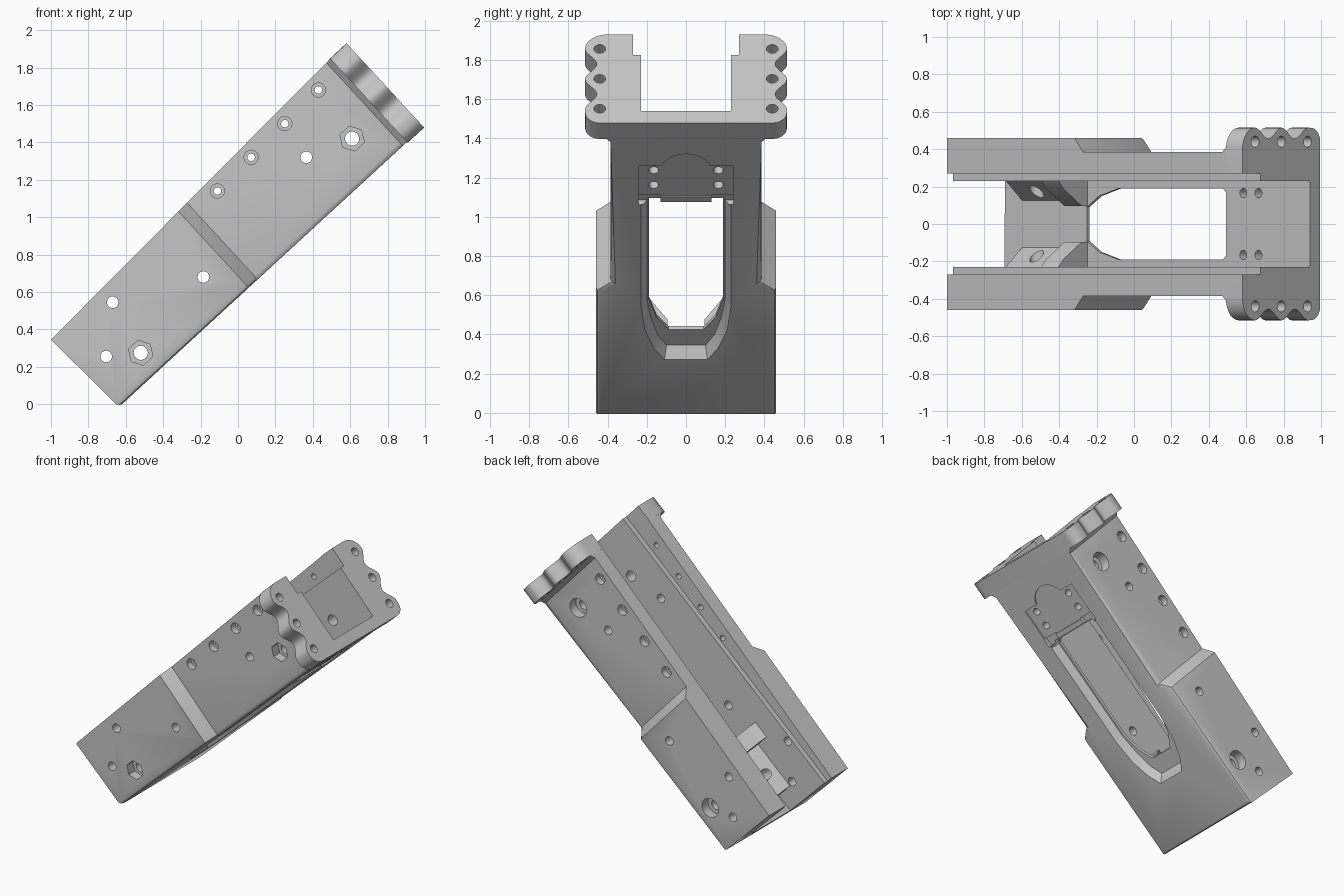
import bpy, bmesh, math
from mathutils import Matrix

cube = bpy.data.objects.get("Cube")
if cube:
    bpy.data.objects.remove(cube, do_unlink=True)

# Working frame: u along the body, y across it, w out of its open side
C, S = 0.736, 0.677
TILT = Matrix(((C, 0, -S, -0.62), (0, 1, 0, 0), (S, 0, C, 0), (0, 0, 0, 1)))

metal = bpy.data.materials.new("plain_grey")
metal.use_nodes = True
GREY = (0.57, 0.57, 0.57, 1)
metal.diffuse_color = GREY
metal.node_tree.nodes["Principled BSDF"].inputs["Base Color"].default_value = GREY


def prism(name, pts, axis, lo, hi, top=None):
    """Extrude a 2D outline along an axis, or loft it to a second outline."""
    bm = bmesh.new()

    def ring(points, h):
        out = []
        for p in points:
            co = list(p)
            co.insert(axis, h)
            out.append(bm.verts.new(co))
        return out
    a, b = ring(pts, lo), ring(top or pts, hi)
    n = len(a)
    bm.faces.new(a)
    bm.faces.new(b[::-1])
    for i in range(n):
        j = (i + 1) % n
        bm.faces.new((a[i], b[i], b[j], a[j]))
    if top:
        bmesh.ops.triangulate(bm, faces=bm.faces[:])
    bmesh.ops.recalc_face_normals(bm, faces=bm.faces[:])
    me = bpy.data.meshes.new(name)
    bm.to_mesh(me)
    bm.free()
    me.materials.append(metal)
    ob = bpy.data.objects.new(name, me)
    bpy.context.collection.objects.link(ob)
    return ob


def box(name, u0, u1, y0, y1, w0, w1):
    return prism(name, [(u0, y0), (u1, y0), (u1, y1), (u0, y1)], 2, w0, w1)


def circle(a, b, r, n=24):
    return [(a + r * math.cos(math.tau * i / n), b + r * math.sin(math.tau * i / n))
            for i in range(n)]


def mirrored(half):
    """Close an outline of (u, y) points with its reflection in y."""
    return half + [(u, -y) for u, y in reversed(half)]


def local(x, z):
    return ((x + 0.62) * C + z * S, -(x + 0.62) * S + z * C)


def volume(me):
    bm = bmesh.new()
    bm.from_mesh(me)
    v = bm.calc_volume(signed=True) if bm.faces else 0.0
    bm.free()
    return v


def carve(ob, cutters):
    """Subtract each cutter, trying the next solver if the solid is lost."""
    for c in cutters:
        before = volume(ob.data)
        for solver in ("EXACT", "MANIFOLD", "FLOAT"):
            m = ob.modifiers.new("cut", "BOOLEAN")
            m.operation, m.solver, m.object = "DIFFERENCE", solver, c
            bpy.context.view_layer.update()
            view = ob.evaluated_get(bpy.context.evaluated_depsgraph_get())
            result = bpy.data.meshes.new_from_object(view)
            ob.modifiers.remove(m)
            if 0.3 * before < volume(result) < 1.001 * before:
                ob.data = result
                break


# Main body: shouldered plan, softened underside, sloped top and end
body = prism("main_body", mirrored([(-0.0227, 0.46), (0.92, 0.46), (0.985, 0.385),
                                    (2.04, 0.385), (2.08, 0.42)]), 2, 0, 0.6)
bm = bmesh.new()
bm.from_mesh(body.data)
for v in bm.verts:
    if v.co.z > 0.5:
        if v.co.x < 0:
            v.co.x = -0.046
        v.co.z = 0.511 + 0.0448 * (v.co.x + 0.046)
under = [e for e in bm.edges if all(v.co.z < 0.001 and v.co.x < 2.05 for v in e.verts)]
bmesh.ops.bevel(bm, geom=under, offset=0.025, segments=2, profile=0.5, affect="EDGES")
bmesh.ops.recalc_face_normals(bm, faces=bm.faces[:])
bm.to_mesh(body.data)
bm.free()

# End plate with scalloped sides
side = [(0.44 + 0.075 * math.sin(t), 0.07 - 0.075 * math.cos(t))
        for t in [math.pi / 2 * i / 8 for i in range(8)]]
for i in range(33):
    w = 0.09 + 0.418 * i / 32
    side.append((0.485 + 0.03 * math.cos(math.tau * (w - 0.09) / 0.209), w))
side += [(0.40 + 0.115 * math.cos(t), 0.508 + 0.1 * math.sin(t))
         for t in [math.pi / 2 * i / 8 for i in range(1, 9)]]
plate = prism("end_plate", side + [(-y, w) for y, w in reversed(side)], 0, 2.07, 2.19)

# Open channel with a wider rail step along its top
channel = [box("cut_channel", -0.2, 2.4, -0.23, 0.23, 0.077, 0.9),
           box("cut_rail", -0.2, 2.4, -0.27, 0.27, 0.467, 0.91)]
cutters = channel[:]
plate_cutters = channel[:]

# Through opening, its flared mouth, and the shallow seat beside it
cutters.append(prism("cut_opening", mirrored(
    [(0.57, 0.09), (0.66, 0.15), (0.8, 0.19), (1.56, 0.19), (1.58, 0.17)]), 2, -0.1, 0.2))
cutters.append(prism("cut_mouth", mirrored(
    [(0.40, 0.11), (0.49, 0.165), (0.62, 0.21), (0.8, 0.23), (1.56, 0.23), (1.59, 0.2)]),
    2, -0.001, 0.055, mirrored(
    [(0.45, 0.1), (0.53, 0.145), (0.66, 0.18), (0.8, 0.2), (1.55, 0.2), (1.585, 0.18)])))
cutters.append(box("cut_seat", 1.625, 1.86, -0.24, 0.24, -0.1, 0.01))
cutters.append(prism("cut_seat_round", circle(1.82, 0, 0.13, 32), 2, -0.11, 0.008))
for s in (-1, 1):
    ys = sorted((s * 0.13, s * 0.243))
    cutters.append(box("cut_tab", 1.57, 1.632, ys[0], ys[1], -0.12, 0.03))
    for u in (1.706, 1.817):
        cutters.append(prism("cut_floor_bolt", circle(u, s * 0.165, 0.025, 20), 2, -0.2, 0.3))

# Cross holes: position, bore, recess radius, recess depth, hex on one side
holes = [(0.43 - 0.18 * i, 1.68 - 0.18 * i, 0.02, 0.038, 0.05, False) for i in range(4)]
holes += [(x, z, 0.031, 0, 0, False) for x, z in
          ((0.365, 1.32), (-0.185, 0.68), (-0.67, 0.545), (-0.705, 0.255))]
holes += [(0.61, 1.42, 0.038, 0.068, 0.07, True), (-0.52, 0.275, 0.038, 0.068, 0.07, True)]
cross = []
for x, z, bore, recess, depth, is_hex in holes:
    u, w = local(x, z)
    cross.append(prism("cut_bore", circle(u, w, bore), 1, -0.7, 0.7))
    if recess:
        face = 0.46 if u < 0.92 else 0.385
        front = circle(u, w, recess, 6 if is_hex else 24)
        cross.append(prism("cut_recess", front, 1, -0.8, depth - face))
        cross.append(prism("cut_recess", circle(u, w, recess), 1, face - depth, 0.8))
cutters += cross

# Bolt holes through the end plate
for s in (-1, 1):
    for w in (0.094, 0.301, 0.508):
        plate_cutters.append(prism("cut_plate_bolt", circle(s * 0.44, w, 0.03), 0, 1.98, 2.4))

carve(body, cutters)
carve(plate, plate_cutters)
parts = [body, plate]

# Sloped guides inside the lower end of the channel
for s, label in ((1, "left"), (-1, "right")):
    guide = prism(label + "_guide", [(s * 0.12, 0.07), (s * 0.235, 0.07), (s * 0.235, 0.212)],
                  0, 0.10, 0.45)
    stop = prism(label + "_stop", [(s * 0.095, 0.07), (s * 0.235, 0.07), (s * 0.235, 0.31),
                                   (s * 0.19, 0.27), (s * 0.095, 0.12)], 0, 0.45, 0.575)
    carve(guide, cross[-3:])
    parts += [guide, stop]

for c in set(cutters + plate_cutters):
    bpy.data.objects.remove(c, do_unlink=True)

# Tilt everything into place and shade curved faces smoothly
bpy.ops.object.select_all(action="DESELECT")
for ob in parts:
    ob.data.transform(TILT)
    ob.select_set(True)
bpy.context.view_layer.objects.active = body
bpy.ops.object.shade_smooth_by_angle(angle=math.radians(28))
